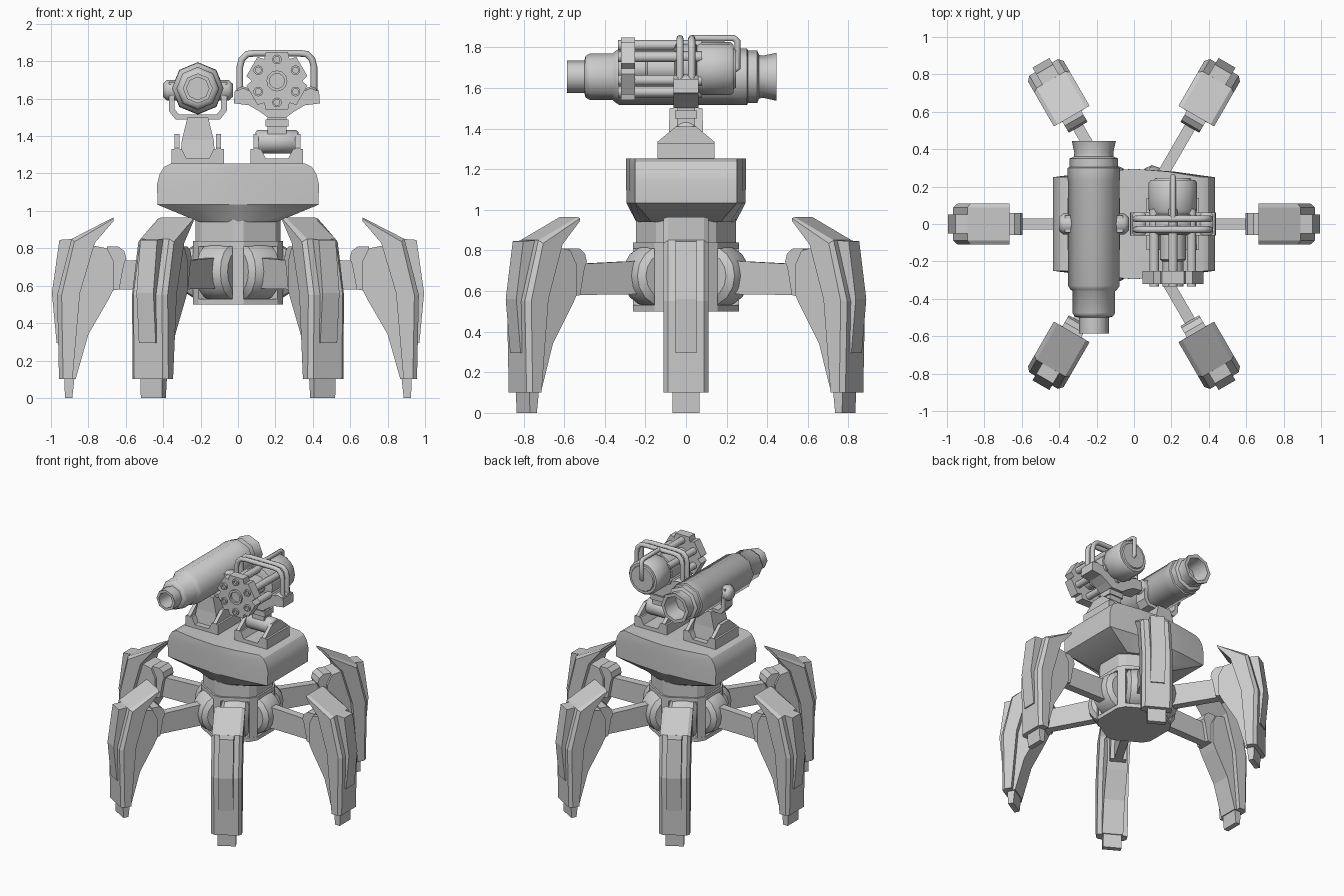
import bpy, bmesh, math
from mathutils import Vector

if "Cube" in bpy.data.objects:
    bpy.data.objects.remove(bpy.data.objects["Cube"])

grey = bpy.data.materials.new("plain_grey")
grey.diffuse_color = (0.6, 0.6, 0.6, 1)
grey.use_nodes = True
grey.node_tree.nodes["Principled BSDF"].inputs["Base Color"].default_value = grey.diffuse_color


def finish(obj, smooth=None):
    obj.data.materials.clear()
    obj.data.materials.append(grey)
    if smooth:
        bpy.ops.object.select_all(action='DESELECT')
        obj.select_set(True)
        bpy.context.view_layer.objects.active = obj
        bpy.ops.object.shade_smooth_by_angle(angle=math.radians(smooth))
    return obj


def loft(name, rings, smooth=None):
    """Skin a list of equal-length rings and cap both ends."""
    bm = bmesh.new()
    vs = [[bm.verts.new(p) for p in ring] for ring in rings]
    n = len(vs[0])
    for a, b in zip(vs, vs[1:]):
        for i in range(n):
            bm.faces.new((a[i], a[(i + 1) % n], b[(i + 1) % n], b[i]))
    bm.faces.new(vs[0])
    bm.faces.new(vs[-1])
    bmesh.ops.recalc_face_normals(bm, faces=bm.faces)
    me = bpy.data.meshes.new(name)
    bm.to_mesh(me)
    bm.free()
    obj = bpy.data.objects.new(name, me)
    bpy.context.collection.objects.link(obj)
    return finish(obj, smooth)


def prism_y(name, profile, y0, y1, cx=0):
    return loft(name, [[(cx + x, y, z) for x, z in profile] for y in (y0, y1)])


def prism_x(name, profile, x0, x1):
    return loft(name, [[(x, y, z) for y, z in profile] for x in (x0, x1)])


def box(name, x0, x1, y0, y1, z0, z1):
    return prism_y(name, [(x0, z0), (x1, z0), (x1, z1), (x0, z1)], y0, y1)


def turn(name, pts, center, axis='y', n=16, smooth=50):
    """Turned part: pts are (position along axis, radius)."""
    rings = []
    for t, r in pts:
        ring = []
        for i in range(n):
            a = 2 * math.pi * i / n
            u, v = r * math.sin(a), r * math.cos(a)
            off = (u, t, v) if axis == 'y' else (t, u, v)
            ring.append(Vector(center) + Vector(off))
        rings.append(ring)
    return loft(name, rings, smooth)


def tube(name, points, radius):
    cu = bpy.data.curves.new(name, 'CURVE')
    cu.dimensions = '3D'
    cu.bevel_depth = radius
    cu.bevel_resolution = 2
    cu.use_fill_caps = True
    sp = cu.splines.new('POLY')
    sp.points.add(len(points) - 1)
    for p, co in zip(sp.points, points):
        p.co = (*co, 1)
    obj = bpy.data.objects.new(name, cu)
    bpy.context.collection.objects.link(obj)
    bpy.ops.object.select_all(action='DESELECT')
    obj.select_set(True)
    bpy.context.view_layer.objects.active = obj
    bpy.ops.object.convert(target='MESH')
    return finish(bpy.context.object, 50)


# --- Legs: one leg along +x, then turned copies ---
outer = [(.666, .965), (.89, .85), (.967, .55), (.957, .1)]
outer_in = [(.666, .958), (.875, .835), (.943, .55), (.935, .1)]
inner = [(.885, .1), (.845, .56), (.765, .83), (.666, .945)]
armor = loft("leg_armor", [[(x, y, z) for x, z in o + inner] for y, o in
             ((-.11, outer_in), (-.088, outer), (.088, outer), (.11, outer_in))])
panel = prism_y("leg_panel", [(.885, .85), (.955, .845), (.995, .56), (.97, .295),
                              (.94, .295), (.95, .55)], -.052, .052)
shin = prism_y("shin", [(.80, .82), (.70, .80), (.665, .73), (.665, .58), (.69, .53),
                        (.80, .34), (.868, .1), (.93, .1), (.93, .55), (.87, .82)], -.075, .075)
foot = prism_y("foot", [(.872, .13), (.886, 0), (.925, 0), (.93, .13)], -.066, .066)
knee = prism_y("knee", [(.70, .81), (.64, .81), (.608, .785), (.597, .745), (.61, .715),
                        (.635, .58), (.70, .57)], -.058, .058)
arm = prism_y("arm", [(.25, .585), (.66, .58), (.66, .735), (.58, .735), (.25, .75)], -.03, .03)
hip = turn("hip_drum", [(-.1, .115), (-.075, .15), (-.035, .158), (.035, .158),
                        (.075, .15), (.1, .115)], (.17, 0, .675), 'y', 16, 30)
for part in (armor, panel, shin, foot, knee, arm, hip):
    for k in range(1, 6):
        c = part.copy()
        c.name = f"{part.name}_{k + 1}"
        c.rotation_euler.z = math.radians(60 * k)
        bpy.context.collection.objects.link(c)


# --- Hub: blunt-cornered hexagon plates, posts and core ---
def hexagon(r, z, blunt=6.5):
    pts = []
    for k in range(6):
        for s in (-blunt, blunt):
            a = math.radians(30 + 60 * k + s)
            pts.append((r * math.cos(a), r * math.sin(a), z))
    return pts


loft("hub_bottom", [hexagon(.262, .5), hexagon(.262, .53)])
loft("hub_top", [hexagon(.262, .81), hexagon(.262, .84)])
loft("hub_core", [hexagon(.19, .52), hexagon(.19, .82)])
for k in range(6):
    post = box("hub_post", .19, .26, -.03, .03, .52, .82)
    post.rotation_euler.z = math.radians(30 + 60 * k)
loft("neck", [hexagon(.248, .84), hexagon(.248, .96)])


# --- Body: wide hull with bowed long sides and a tapered belly ---
def hull(z, x, y_end, y_mid):
    half = [(x, y_end), (x * .5, (y_end + 2 * y_mid) / 3), (0, y_mid),
            (-x * .5, (y_end + 2 * y_mid) / 3), (-x, y_end)]
    return [(a, b, z) for a, b in half] + [(-a, -b, z) for a, b in half]


loft("body", [hull(.94, .205, .17, .245), hull(1.033, .43, .25, .293),
              hull(1.14, .433, .25, .295), hull(1.195, .42, .25, .295),
              hull(1.235, .395, .25, .295), hull(1.253, .36, .25, .295)], 28)

# --- Weapon bases: notched block with two cheek plates ---
LX, RX = -.215, .208
cheek = [(-.14, 1.25), (-.14, 1.335), (-.05, 1.41), (.05, 1.41), (.14, 1.335), (.14, 1.25)]
for cx in (LX, RX):
    prism_y("weapon_base", [(-.14, 1.24), (-.14, 1.33), (-.085, 1.33), (-.06, 1.28), (.06, 1.28),
                            (.085, 1.33), (.14, 1.33), (.14, 1.24)], -.14, .14, cx)
    for s in (-1, 1):
        prism_x("base_cheek", cheek, cx + s * .098, cx + s * .125)

# --- Launcher: pedestal, yoke, pivots and stepped hollow tube ---
loft("launcher_pedestal", [[(LX + sx * w, sy * d, z) for sx, sy in ((-1, -1), (1, -1), (1, 1), (-1, 1))]
                           for z, w, d in ((1.26, .095, .1), (1.38, .085, .085), (1.5, .055, .08))])
side = [(.155, 1.69), (.155, 1.535), (.12, 1.49)]
inside = [(.1, 1.515), (.125, 1.545), (.125, 1.69)]
prism_y("launcher_yoke", side + [(-x, z) for x, z in reversed(side)] +
        [(-x, z) for x, z in reversed(inside)] + inside, -.045, .045, LX)
for s in (-1, 1):
    turn("launcher_pivot", [(s * .11, .055), (s * .165, .055), (s * .187, .035)],
         (LX, 0, 1.645), 'x', 12)
turn("launcher_tube", [(-.40, .06), (-.585, .06), (-.585, .08), (-.50, .08), (-.495, .102),
                       (-.475, .114), (-.36, .114), (-.35, .125), (-.33, .138), (.23, .138),
                       (.235, .14), (.30, .14), (.305, .13), (.35, .13), (.36, .107),
                       (.38, .104), (.445, .118), (.445, .092), (.32, .08)],
     (LX, 0, 1.655), 'y', 8)

# --- Rotary gun: trunnion, neck, cradle ---
turn("gun_trunnion", [(-.115, .05), (-.105, .062), (.105, .062), (.115, .05)],
     (RX, 0, 1.37), 'x', 16)
box("gun_neck", RX - .05, RX + .05, -.045, .045, 1.41, 1.53)
box("gun_neck_collar", RX - .062, RX + .062, -.055, .055, 1.45, 1.49)
low = [(.225, 1.645), (.23, 1.575), (.15, 1.565), (.09, 1.53), (.05, 1.5)]
prism_y("gun_cradle", low + [(-x, z) for x, z in reversed(low)], -.062, .062, RX)
for s in (-1, 1):
    turn("cradle_socket", [(-.062, .035), (-.05, .045), (.05, .045), (.062, .035)],
         (RX + s * .18, 0, 1.62), 'y', 10)

# --- Rotary gun: barrels, star plate, core and drum ---
GZ = 1.695
star = []
for k in range(6):
    for r, a in ((.165, -21), (.165, 21), (.135, 30)):
        t = math.radians(90 + 60 * k + a)
        star.append((r * math.cos(t), GZ + r * math.sin(t)))
    t = math.radians(90 + 60 * k)
    turn("gun_barrel", [(-.28, .016), (-.335, .016), (-.335, .026), (.08, .026)],
         (RX + .115 * math.cos(t), 0, GZ + .115 * math.sin(t)), 'y', 10)
prism_y("barrel_plate", star, -.32, -.25, RX)
turn("gun_core", [(-.28, .04), (-.335, .04), (-.335, .056), (-.2, .056), (-.19, .07), (.08, .07)],
     (RX, 0, GZ), 'y', 12)
turn("gun_drum", [(.05, .115), (.075, .13), (.22, .13), (.235, .118), (.235, .1), (.245, .095)],
     (RX, 0, GZ), 'y', 16)
turn("gun_hub_ring", [(-.06, .1), (-.05, .125), (.05, .125), (.06, .1)], (RX, 0, GZ), 'y', 16)

# --- Rotary gun: pipe arches and rear handle ---
arch = [(.198, 1.63), (.198, 1.77), (.188, 1.81), (.16, 1.838), (.12, 1.843)]
for y in (-.03, .028):
    tube("gun_arch", [(RX + x, y, z) for x, z in arch] +
         [(RX - x, y, z) for x, z in reversed(arch)], .018)
tube("gun_handle", [(RX, .03, 1.845), (RX, .235, 1.845), (RX, .253, 1.83), (RX, .253, 1.70),
                    (RX, .225, 1.68)], .016)
